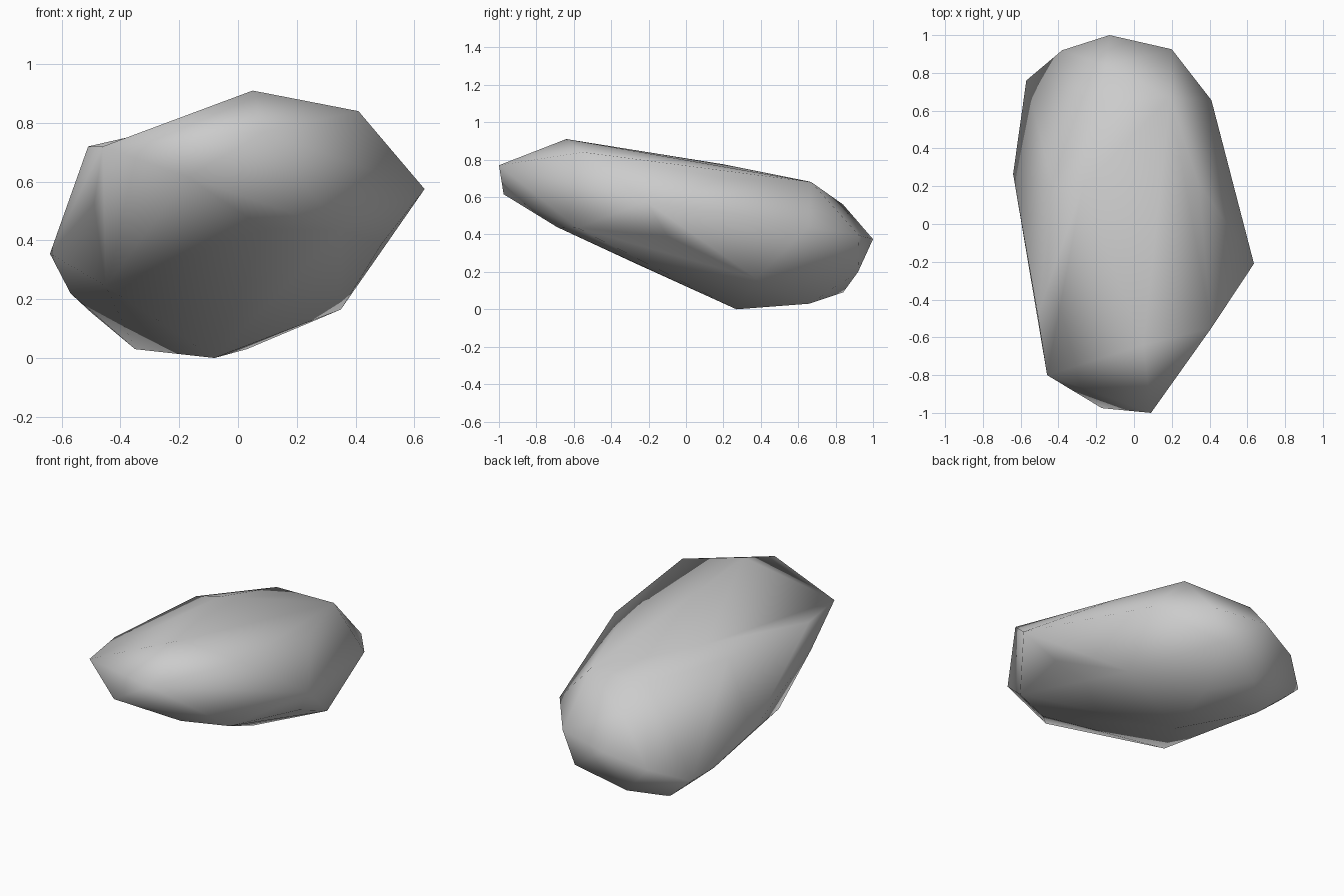
import bpy
import bmesh
from mathutils import Vector

cube = bpy.data.objects.get("Cube")
if cube:
    bpy.data.objects.remove(cube)

# Stone colour
stone = bpy.data.materials.new("stone_grey")
stone.use_nodes = True
colour = (0.6, 0.6, 0.6, 1)
stone.diffuse_color = colour
stone.node_tree.nodes["Principled BSDF"].inputs["Base Color"].default_value = colour

# Corners of the boulder, grouped by region
peak = (.05, -.64, .91)
shoulders = [(-.43, .2, .735), (-.51, -.48, .72)]
crown = [peak, (.41, -.55, .84), (-.27, .2, .775), (.34, .22, .7)] + shoulders
nose = [(.09, -1, .77), (-.17, -.975, .615), (-.46, -.8, .72), (.09, -.69, .44)]
flanks = [(.635, -.21, .575), (-.64, .265, .355), (.35, -.58, .435), (.49, -.1, .39),
          (.41, .655, .44), (-.49, -.53, .525), (-.45, -.27, .245), (-.56, .2, .28)]
tail = [(-.13, 1, .375), (.2, .925, .395), (-.38, .92, .3), (-.57, .76, .22),
        (.12, .92, .2), (-.15, .84, .56), (.19, .67, .68), (-.19, .65, .685)]
base = [(-.08, .27, 0), (.35, .375, .165), (.03, .66, .03), (-.35, .66, .03),
        (-.18, .84, .09), (-.5, .7, .155), (-.57, .54, .22)]

# Faceted shell around the corners
bm = bmesh.new()
for corner in crown + nose + flanks + tail + base:
    bm.verts.new(corner)
hull = bmesh.ops.convex_hull(bm, input=bm.verts)
inside = [g for g in hull["geom_interior"] if isinstance(g, bmesh.types.BMVert)]
bmesh.ops.delete(bm, geom=inside, context="VERTS")

# Shallow hollow beside the crown: turn the ridges running from peak to shoulders
for shoulder in shoulders:
    ridge = [e for e in bm.edges
             if all(any((v.co - Vector(p)).length < .001 for v in e.verts)
                    for p in (peak, shoulder))]
    if ridge:
        bmesh.ops.rotate_edges(bm, edges=ridge)
bmesh.ops.recalc_face_normals(bm, faces=bm.faces)

mesh = bpy.data.meshes.new("boulder")
bm.to_mesh(mesh)
bm.free()
mesh.materials.append(stone)
for face in mesh.polygons:
    face.use_smooth = True
boulder = bpy.data.objects.new("boulder", mesh)
bpy.context.collection.objects.link(boulder)
